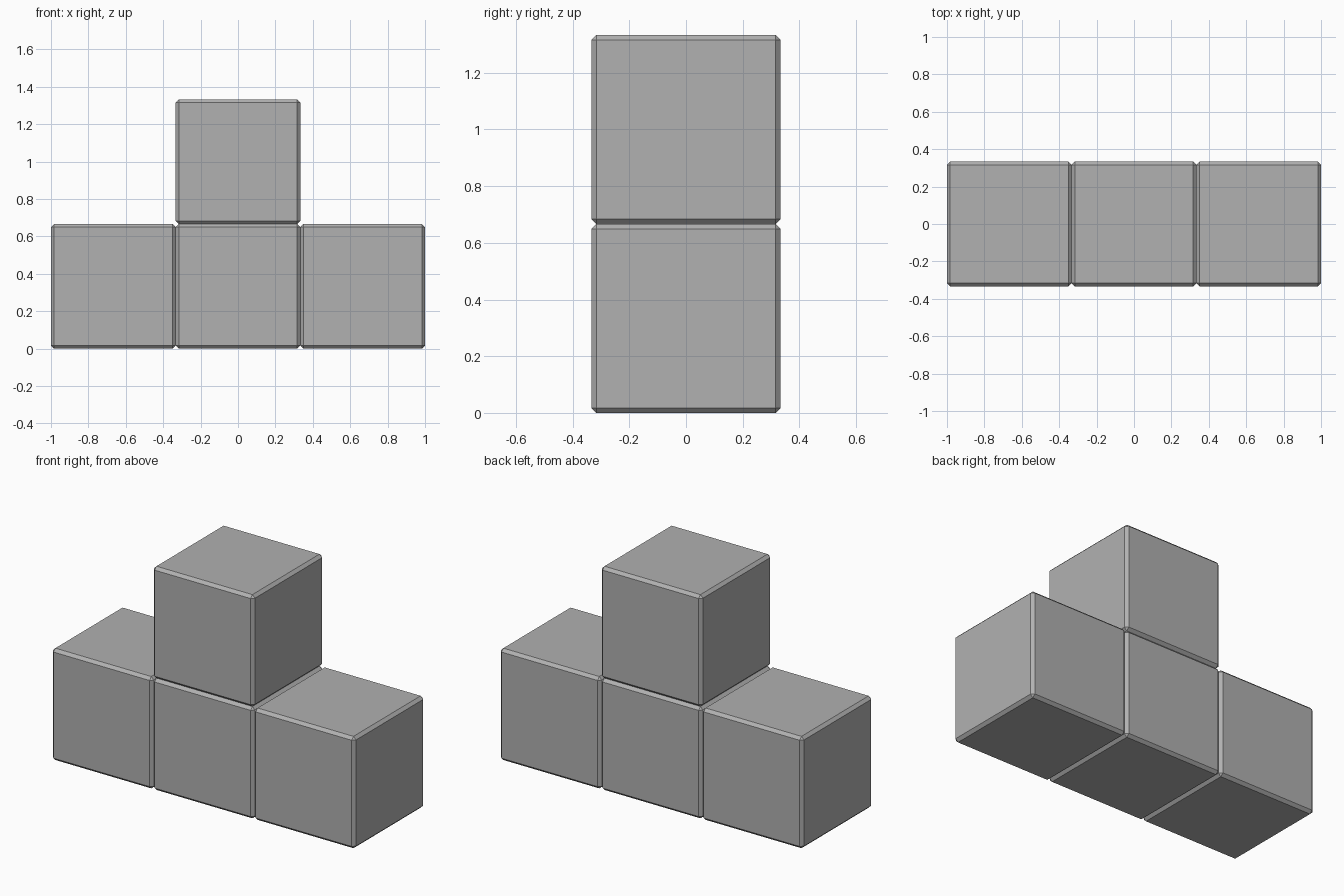
import bpy
import bmesh

if "Cube" in bpy.data.objects:
    bpy.data.objects.remove(bpy.data.objects["Cube"])

SIZE = 2 / 3
CHAMFER = 0.017

# Dark grey shared by all blocks
grey = bpy.data.materials.new("dark_grey")
grey.diffuse_color = (0.44, 0.44, 0.44, 1)
grey.use_nodes = True
grey.node_tree.nodes["Principled BSDF"].inputs["Base Color"].default_value = grey.diffuse_color


def chamfered_cube(name, x, z):
    """Flat-shaded cube with a single-step chamfer on every edge."""
    mesh = bpy.data.meshes.new(name)
    bm = bmesh.new()
    bmesh.ops.create_cube(bm, size=SIZE)
    bmesh.ops.bevel(bm, geom=bm.edges[:], offset=CHAMFER, segments=1,
                    profile=0.5, affect='EDGES')
    bm.to_mesh(mesh)
    bm.free()
    mesh.materials.append(grey)
    obj = bpy.data.objects.new(name, mesh)
    obj.location = (x, 0, z)
    bpy.context.collection.objects.link(obj)
    return obj


# Bottom row of three blocks
for name, step in (("left_block", -1), ("middle_block", 0), ("right_block", 1)):
    chamfered_cube(name, step * SIZE, SIZE / 2)

# Block stacked on the middle
chamfered_cube("top_block", 0, SIZE * 1.5)
